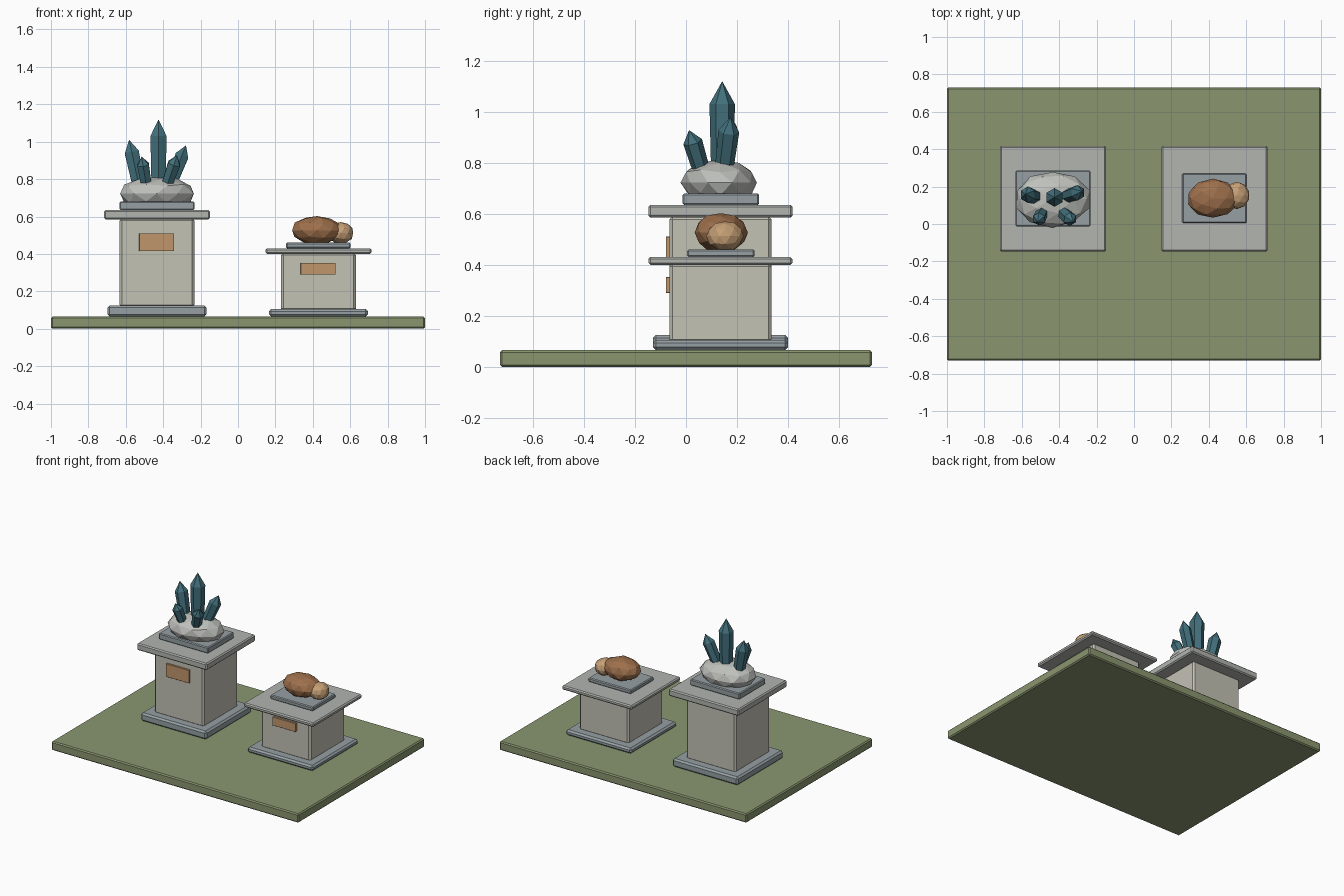
import bpy, bmesh, random
from mathutils import Vector

if "Cube" in bpy.data.objects:
    bpy.data.objects.remove(bpy.data.objects["Cube"])

random.seed(4)


def lin(c):
    return tuple(((v / 255 + 0.055) / 1.055) ** 2.4 for v in c) + (1,)


def material(name, rgb):
    m = bpy.data.materials.new(name)
    m.diffuse_color = lin(rgb)
    m.use_nodes = True
    m.node_tree.nodes["Principled BSDF"].inputs["Base Color"].default_value = m.diffuse_color
    return m


GREEN = material("grass_green", (138, 150, 112))
STONE = material("warm_stone", (196, 194, 181))
CAP = material("light_stone", (178, 181, 176))
TRIM = material("blue_grey_stone", (150, 160, 164))
PLAQUE = material("copper", (192, 150, 108))
ROCK = material("pale_rock", (190, 192, 187))
CRYSTAL = material("teal_crystal", (66, 112, 124))
BROWN = material("brown_mineral", (158, 112, 76))
TAN = material("tan_mineral", (198, 160, 118))


def finish(name, bm, mat):
    bmesh.ops.recalc_face_normals(bm, faces=bm.faces)
    me = bpy.data.meshes.new(name)
    bm.to_mesh(me)
    bm.free()
    me.materials.append(mat)
    ob = bpy.data.objects.new(name, me)
    bpy.context.collection.objects.link(ob)
    return ob


def box(name, x, y, z0, z1, w, d, mat, bevel=0.008):
    bm = bmesh.new()
    bmesh.ops.create_cube(bm, size=1)
    for v in bm.verts:
        v.co = (x + v.co.x * w, y + v.co.y * d, (z0 + z1) / 2 + v.co.z * (z1 - z0))
    ob = finish(name, bm, mat)
    b = ob.modifiers.new("chamfer", "BEVEL")
    b.width = bevel
    b.segments = 1


def boulder(name, centre, radii, mat, rough=0.04):
    bm = bmesh.new()
    bmesh.ops.create_icosphere(bm, subdivisions=2, radius=1)
    for v in bm.verts:
        p = v.co * random.uniform(1 - rough, 1 + rough)
        v.co = [c + r * q for c, r, q in zip(centre, radii, p)]
    finish(name, bm, mat)


def crystal(name, base, tip, r, point):
    # six-sided shaft with a pyramid point, leaning from base to tip
    base, tip = Vector(base), Vector(tip)
    length = (tip - base).length
    bm = bmesh.new()
    bmesh.ops.create_cone(bm, cap_ends=True, segments=6, radius1=r * 0.86,
                          radius2=r, depth=length - point)
    bmesh.ops.translate(bm, verts=bm.verts, vec=(0, 0, (length - point) / 2))
    top = max(bm.faces, key=lambda f: f.calc_center_median().z)
    apex = bmesh.ops.poke(bm, faces=[top])["verts"][0]
    apex.co.z = length
    turn = Vector((0, 0, 1)).rotation_difference(tip - base).to_matrix()
    for v in bm.verts:
        v.co = base + turn @ v.co
    finish(name, bm, CRYSTAL)


# lawn slab
box("ground_slab", 0, 0, 0, 0.065, 2, 1.46, GREEN, 0.008)

# two pedestals: x, plinth top, cap bottom, cap top, stand top, stand size, plaque z
Y = 0.135
for side, x, pt, cb, ct, st, sw, sd, p0, p1 in (
        ("left", -0.433, 0.125, 0.585, 0.635, 0.68, 0.40, 0.30, 0.415, 0.51),
        ("right", 0.43, 0.105, 0.40, 0.43, 0.46, 0.345, 0.265, 0.29, 0.352)):
    box(side + "_plinth", x, Y, 0.065, pt, 0.53, 0.53, TRIM, 0.012)
    box(side + "_column", x, Y, pt - 0.01, cb + 0.005, 0.40, 0.40, STONE, 0.012)
    box(side + "_cap", x, Y, cb, ct, 0.566, 0.566, CAP, 0.008)
    box(side + "_display_stand", x, Y + 0.002, ct, st, sw, sd, TRIM, 0.006)
    box(side + "_plaque", x - 0.002, -0.069, p0, p1, 0.186, 0.02, PLAQUE, 0.001)

# crystal cluster on its rock
boulder("crystal_rock", (-0.435, 0.133, 0.722), (0.203, 0.15, 0.092), ROCK)
crystal("crystal_centre", (-0.425, 0.142, 0.74), (-0.425, 0.142, 1.12), 0.05, 0.09)
crystal("crystal_left", (-0.525, 0.145, 0.74), (-0.582, 0.16, 1.01), 0.044, 0.068)
crystal("crystal_right", (-0.373, 0.145, 0.74), (-0.278, 0.175, 0.98), 0.041, 0.06)
crystal("crystal_front_left", (-0.485, 0.072, 0.74), (-0.515, 0.012, 0.92), 0.036, 0.045)
crystal("crystal_front_right", (-0.39, 0.07, 0.74), (-0.326, 0.012, 0.928), 0.038, 0.05)

# brown mineral specimen with a smaller nodule
boulder("brown_mineral", (0.422, 0.137, 0.526), (0.137, 0.106, 0.077), BROWN, 0.03)
boulder("tan_nodule", (0.55, 0.153, 0.512), (0.07, 0.073, 0.06), TAN, 0.03)
